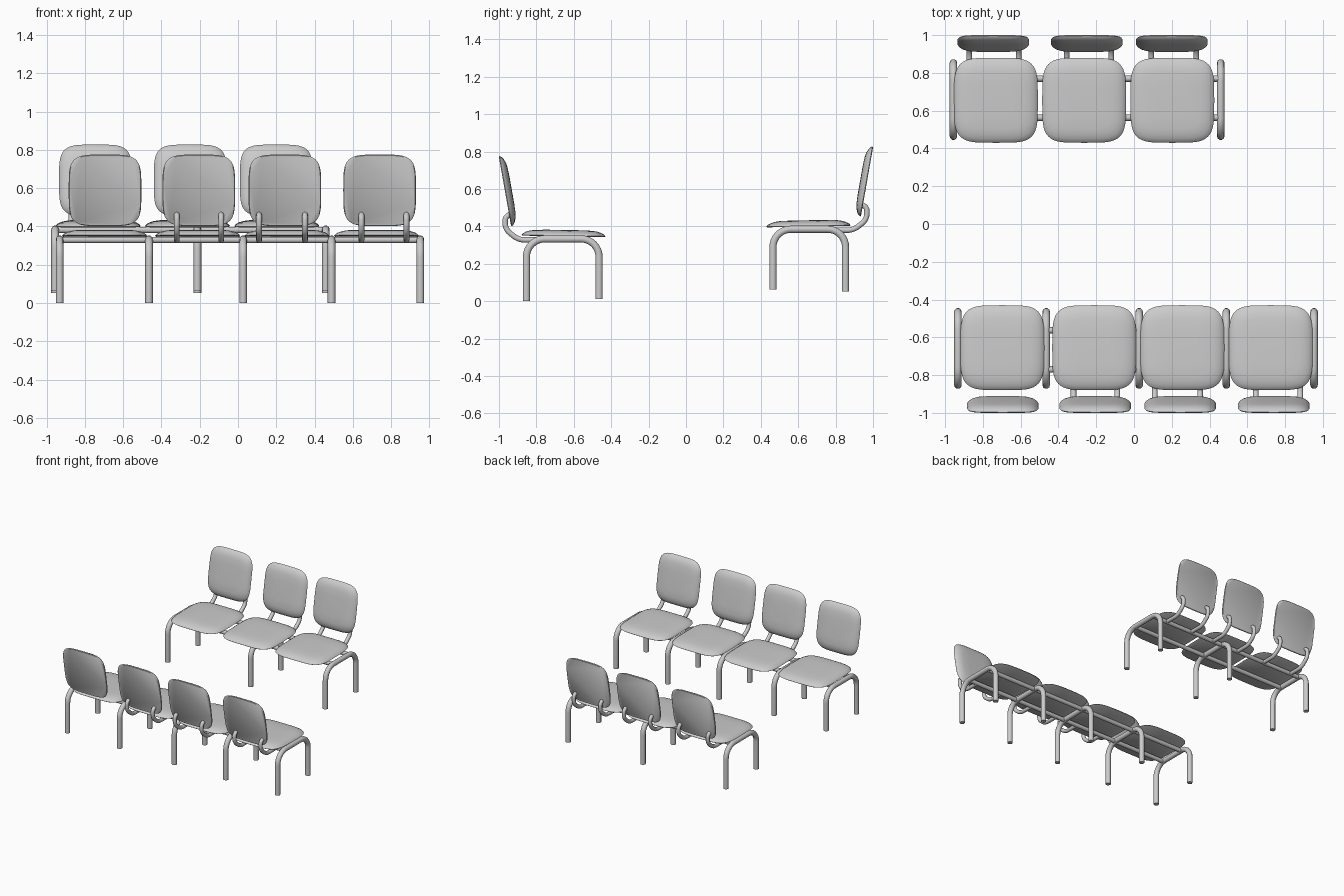
import bpy
import bmesh
from math import sin, cos, pi, radians, copysign
from mathutils import Vector

cube = bpy.data.objects.get("Cube")
if cube:
    bpy.data.objects.remove(cube, do_unlink=True)

grey = bpy.data.materials.new("light grey")
grey.use_nodes = True
grey.diffuse_color = (0.6, 0.6, 0.6, 1)
grey.node_tree.nodes["Principled BSDF"].inputs["Base Color"].default_value = (0.6, 0.6, 0.6, 1)


def add_object(name, mesh, angle):
    ob = bpy.data.objects.new(name, mesh)
    bpy.context.collection.objects.link(ob)
    mesh.materials.clear()
    mesh.materials.append(grey)
    bpy.ops.object.select_all(action='DESELECT')
    ob.select_set(True)
    bpy.context.view_layer.objects.active = ob
    bpy.ops.object.shade_smooth_by_angle(angle=radians(angle))
    return ob


def fillet(points, radius, steps=8):
    """Round the inner corners of a polyline."""
    pts = [Vector(p) for p in points]
    out = [pts[0]]
    for a, b, c in zip(pts, pts[1:], pts[2:]):
        p = b + (a - b).normalized() * radius
        q = b + (c - b).normalized() * radius
        # weighted midpoint makes the corner close to a true arc
        for i in range(steps + 1):
            t = i / steps
            w0, w1, w2 = (1 - t) ** 2, 1.414 * t * (1 - t), t * t
            out.append((p * w0 + b * w1 + q * w2) / (w0 + w1 + w2))
    return out + [pts[-1]]


def tube(name, points, radius):
    """Round capped bar that follows a path."""
    curve = bpy.data.curves.new(name, 'CURVE')
    curve.dimensions = '3D'
    curve.bevel_depth = radius
    curve.bevel_resolution = 3
    curve.use_fill_caps = True
    spline = curve.splines.new('POLY')
    spline.points.add(len(points) - 1)
    for sp, p in zip(spline.points, points):
        sp.co = (*p, 1)
    temp = bpy.data.objects.new(name + "_path", curve)
    bpy.context.collection.objects.link(temp)
    deps = bpy.context.evaluated_depsgraph_get()
    mesh = bpy.data.meshes.new_from_object(temp.evaluated_get(deps))
    bpy.data.objects.remove(temp, do_unlink=True)
    add_object(name, mesh, 40)


# Cushion section: (scale of outline, height)
SECTION = [(0.98, 0), (1, 0.004), (0.97, 0.012), (0.9, 0.021),
           (0.8, 0.028), (0.68, 0.032), (0.4, 0.034)]


def cushion(name, side, origin, half_w, half_h, tilt, thick=1.0, sides=48):
    """Domed pad with a rounded-square outline and a flat underside."""
    v = Vector((0, cos(tilt), sin(tilt)))
    n = Vector((0, -sin(tilt), cos(tilt)))
    bm = bmesh.new()
    rings = []
    for scale, height in SECTION:
        ring = []
        for i in range(sides):
            a = 2 * pi * i / sides
            x = copysign(abs(cos(a)) ** 0.46, cos(a)) * half_w * scale
            y = copysign(abs(sin(a)) ** 0.46, sin(a)) * half_h * scale
            p = Vector(origin) + Vector((x, 0, 0)) + v * y + n * height * thick
            ring.append(bm.verts.new((p.x, p.y * side, p.z)))
        rings.append(ring)
    for low, high in zip(rings, rings[1:]):
        for i in range(sides):
            j = (i + 1) % sides
            bm.faces.new((low[i], low[j], high[j], high[i]))
    bm.faces.new(rings[0])
    bm.faces.new(rings[-1])
    bmesh.ops.recalc_face_normals(bm, faces=bm.faces)
    mesh = bpy.data.meshes.new(name)
    bm.to_mesh(mesh)
    bm.free()
    add_object(name, mesh, 45)


def bench_row(label, side, lift, frames, seats, backs, brackets):
    """One row of linked chairs; depth grows from the seat front to the back."""
    def place(x, profile):
        return [(x, d * side, z + lift) for d, z in profile]

    # Arched leg frames
    arch = [(0.465, 0.012), (0.465, 0.333), (0.853, 0.333), (0.853, 0)]
    for i, x in enumerate(frames):
        tube(f"{label}_leg_frame_{i + 1}", fillet(place(x, arch), 0.095), 0.02)

    # Long rails under the seats
    for part, d in (("front", 0.563), ("rear", 0.77)):
        ends = [(x, d * side, 0.33 + lift) for x in (frames[0], frames[-1])]
        tube(f"{label}_{part}_rail", ends, 0.017)

    # Seats and backrests
    for i, x in enumerate(seats):
        cushion(f"{label}_seat_{i + 1}", side, (x, 0.655, 0.347 + lift),
                0.222, 0.225, radians(1))
    for i, x in enumerate(backs):
        cushion(f"{label}_backrest_{i + 1}", side, (x, 0.968, 0.588 + lift),
                0.19, 0.19, radians(80), 1.1)

    # Bent brackets carrying the backrests
    bend = [(0.765, 0.328), (0.895, 0.328), (0.967, 0.385), (0.967, 0.462), (0.935, 0.462)]
    for i, x in enumerate(brackets):
        tube(f"{label}_back_bracket_{i + 1}", fillet(place(x, bend), 0.03), 0.015)


bench_row("four_seat_row", -1, 0,
          (-0.932, -0.465, 0.027, 0.489, 0.953),
          (-0.697, -0.211, 0.256, 0.724),
          (-0.695, -0.205, 0.245, 0.74),
          (-0.32, -0.088, 0.11, 0.35, 0.645, 0.88))
bench_row("three_seat_row", 1, 0.052,
          (-0.956, -0.212, 0.459),
          (-0.731, -0.264, 0.203),
          (-0.745, -0.25, 0.2),
          (-0.872, -0.61, -0.356, -0.12, 0.092, 0.33))
